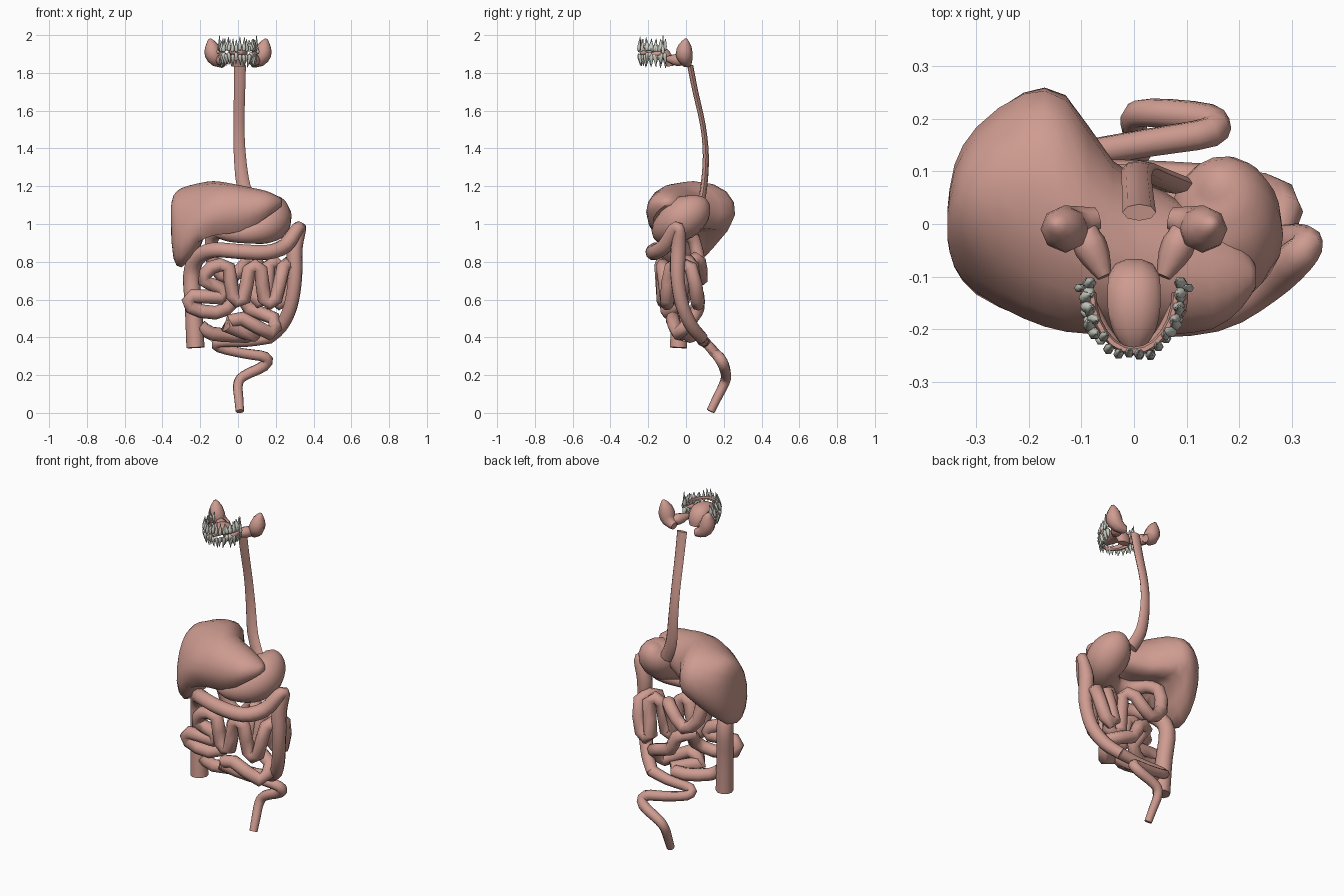
import bpy, bmesh, math, random
from mathutils import Vector

random.seed(4)


def material(name, rgb):
    m = bpy.data.materials.new(name)
    m.diffuse_color = (*rgb, 1)
    return m


FLESH = material("flesh", (0.62, 0.33, 0.28))
ENAMEL = material("enamel", (0.60, 0.62, 0.55))


def smooth_path(pts, n):
    """Catmull-Rom through tuples of any length."""
    out = []
    for i in range(len(pts) - 1):
        a, b, c, d = (pts[max(0, min(len(pts) - 1, i + k))] for k in (-1, 0, 1, 2))
        for s in range(n):
            t = s / n
            out.append(tuple(0.5 * (2 * q + (r - p) * t + (2 * p - 5 * q + 4 * r - u) * t * t
                                    + (3 * q - p - 3 * r + u) * t ** 3)
                             for p, q, r, u in zip(a, b, c, d)))
    return out + [tuple(pts[-1])]


def add_rings(bm, rings):
    """Skin a list of equal rings and cap both ends."""
    vs = [[bm.verts.new(p) for p in ring] for ring in rings]
    n = len(vs[0])
    for a, b in zip(vs, vs[1:]):
        for i in range(n):
            j = (i + 1) % n
            bm.faces.new((a[i], a[j], b[j], b[i]))
    bm.faces.new(vs[0][::-1])
    bm.faces.new(vs[-1])


def finish(bm, name, mat, angle=60):
    bmesh.ops.recalc_face_normals(bm, faces=bm.faces)
    me = bpy.data.meshes.new(name)
    bm.to_mesh(me)
    bm.free()
    ob = bpy.data.objects.new(name, me)
    bpy.context.collection.objects.link(ob)
    me.materials.append(mat)
    bpy.ops.object.select_all(action='DESELECT')
    ob.select_set(True)
    bpy.context.view_layer.objects.active = ob
    bpy.ops.object.shade_smooth_by_angle(angle=math.radians(angle))
    return ob


def tube_rings(pts, sides=8, flat=1.0, steps=3):
    """Rings along (x, y, z, radius) points, with a carried-along frame."""
    path = smooth_path(pts, steps)
    pos = [Vector(p[:3]) for p in path]
    normal, rings = Vector((1, 0, 0)), []
    for i, p in enumerate(pos):
        t = (pos[min(i + 1, len(pos) - 1)] - pos[max(i - 1, 0)]).normalized()
        if i == 0 and abs(t.x) > 0.9:
            normal = Vector((0, 0, 1))
        normal = (normal - t * normal.dot(t)).normalized()
        side = t.cross(normal) * flat
        r = path[i][3]
        rings.append([p + r * (normal * math.cos(a) + side * math.sin(a))
                      for a in (2 * math.pi * k / sides for k in range(sides))])
    return rings


def tube(name, pts, mirror=False, **kw):
    bm = bmesh.new()
    add_rings(bm, tube_rings(pts, **kw))
    if mirror:
        add_rings(bm, tube_rings([(-p[0], *p[1:]) for p in pts], **kw))
    return finish(bm, name, FLESH)


# Oesophagus: flattened tube
tube("oesophagus", [(0.01, 0.022, 1.84, 0.032), (0.008, 0.05, 1.70, 0.03),
                    (0.005, 0.09, 1.52, 0.029), (0.01, 0.105, 1.36, 0.032),
                    (0.03, 0.095, 1.20, 0.036), (0.08, 0.075, 1.09, 0.036)], flat=0.5)

# Stomach: fundus at the back, sweeping forward to the pylorus
tube("stomach", [(0.15, 0.08, 1.14, 0.02), (0.16, 0.07, 1.115, 0.068), (0.17, 0.035, 1.07, 0.102),
                 (0.17, -0.03, 1.02, 0.112), (0.13, -0.09, 0.98, 0.09),
                 (0.05, -0.12, 0.955, 0.06), (-0.04, -0.09, 0.95, 0.045),
                 (-0.10, -0.03, 0.96, 0.036)], sides=14)

# Liver: sections along x as (x, y_front, y_back, z_top, z_bottom, shear)
liver = [(-0.355, -0.03, 0.03, 1.09, 0.97, 0.1), (-0.342, -0.08, 0.11, 1.15, 0.82, 0.15),
         (-0.30, -0.13, 0.18, 1.19, 0.77, 0.2), (-0.21, -0.18, 0.25, 1.215, 0.85, 0.2),
         (-0.13, -0.205, 0.245, 1.227, 0.89, 0.12), (-0.04, -0.21, 0.12, 1.215, 0.905, 0.0),
         (0.06, -0.21, 0.06, 1.195, 0.94, 0.0), (0.15, -0.20, 0.0, 1.175, 1.01, 0.0),
         (0.205, -0.16, -0.04, 1.15, 1.06, 0.0), (0.232, -0.12, -0.08, 1.13, 1.09, 0.0)]
rings = []
for x, y0, y1, zt, zb, shear in smooth_path(liver, 2):
    yc, ry, zc, rz = (y0 + y1) / 2, (y1 - y0) / 2, (zt + zb) / 2, (zt - zb) / 2
    ring = []
    for k in range(16):
        c, s = math.cos(k * math.pi / 8), math.sin(k * math.pi / 8)
        # hollow underside behind the front edge
        dent = 1 - 0.5 * s * s if s < 0 and c > -0.5 and x > -0.2 else 1
        z = rz * s * dent
        ring.append((x, yc + ry * c + shear * z, zc + z))
    rings.append(ring)
bm = bmesh.new()
add_rings(bm, rings)
finish(bm, "liver", FLESH)

# Large intestine: ascending, transverse, descending
colon = [(-0.225, -0.04, 0.345, 0.048), (-0.235, -0.03, 0.55, 0.046), (-0.245, -0.015, 0.73, 0.045),
         (-0.215, -0.06, 0.82, 0.043), (-0.13, -0.14, 0.862, 0.041), (0.0, -0.172, 0.855, 0.041),
         (0.15, -0.165, 0.85, 0.041), (0.25, -0.11, 0.885, 0.041), (0.315, -0.06, 0.975, 0.035),
         (0.33, -0.035, 0.97, 0.03), (0.30, -0.04, 0.87, 0.042), (0.302, -0.045, 0.72, 0.038),
         (0.28, -0.02, 0.57, 0.037), (0.23, 0.03, 0.46, 0.036), (0.16, 0.085, 0.395, 0.033)]
tube("large_intestine", colon, sides=10)

# Sigmoid bends and rectum
tube("sigmoid_and_rectum", [(0.17, 0.08, 0.40, 0.033), (0.05, 0.09, 0.38, 0.03), (-0.10, 0.10, 0.375, 0.028),
                            (-0.10, 0.13, 0.345, 0.027), (0.03, 0.155, 0.315, 0.028),
                            (0.145, 0.175, 0.295, 0.03), (0.14, 0.20, 0.25, 0.03),
                            (0.03, 0.212, 0.195, 0.028), (0.0, 0.20, 0.15, 0.026),
                            (0.005, 0.16, 0.07, 0.024), (0.01, 0.13, 0.008, 0.022)])

# Small intestine: duodenum, then folded loops
small = [(-0.10, -0.03, 0.96), (-0.14, 0.04, 0.92), (-0.13, 0.07, 0.78), (-0.04, 0.08, 0.71),
         (0.05, 0.07, 0.80), (0.10, 0.02, 0.80), (0.08, -0.02, 0.62), (0.15, -0.03, 0.60),
         (0.16, 0.0, 0.78), (0.22, 0.03, 0.78), (0.19, 0.06, 0.60), (0.25, 0.06, 0.60),
         (0.285, 0.025, 0.77), (0.24, -0.08, 0.77), (0.20, -0.10, 0.60), (0.14, -0.10, 0.60),
         (0.12, -0.12, 0.76), (0.06, -0.12, 0.76), (0.03, -0.12, 0.60), (-0.03, -0.12, 0.62),
         (-0.05, -0.13, 0.77), (-0.14, -0.13, 0.77), (-0.18, -0.12, 0.70), (-0.09, -0.10, 0.66),
         (-0.09, -0.10, 0.61), (-0.24, -0.11, 0.62), (-0.25, -0.10, 0.56), (-0.12, -0.09, 0.53),
         (-0.03, -0.04, 0.58), (-0.06, 0.03, 0.66), (0.02, 0.06, 0.63), (0.06, 0.06, 0.55),
         (0.19, 0.03, 0.50), (0.17, -0.04, 0.42), (0.02, -0.07, 0.50), (-0.06, -0.06, 0.46),
         (0.09, 0.0, 0.41), (-0.02, 0.03, 0.41), (-0.14, -0.03, 0.42), (-0.20, -0.04, 0.46)]
tube("small_intestine", [(*p, 0.037) for p in small], steps=2)

# Tongue
tube("tongue", [(0, -0.085, 1.835, 0.035), (0, -0.092, 1.87, 0.046), (0, -0.115, 1.905, 0.05),
                (0, -0.16, 1.915, 0.05), (0, -0.205, 1.91, 0.04), (0, -0.24, 1.90, 0.016)],
     sides=10, flat=0.55)

# Salivary glands, mirrored pairs
tube("parotid_gland", [(0.15, 0.0, 1.98, 0.008), (0.14, -0.005, 1.945, 0.034), (0.132, -0.01, 1.90, 0.045),
                       (0.11, 0.0, 1.865, 0.036), (0.07, 0.01, 1.85, 0.022)], mirror=True, steps=2)
tube("submandibular_gland", [(0.085, 0.0, 1.865, 0.014), (0.088, -0.03, 1.868, 0.032),
                             (0.072, -0.065, 1.87, 0.028), (0.056, -0.1, 1.875, 0.014)],
     mirror=True, steps=2)
tube("sublingual_gland", [(0.095, -0.13, 1.905, 0.008), (0.085, -0.155, 1.90, 0.016),
                          (0.06, -0.20, 1.885, 0.014), (0.03, -0.23, 1.88, 0.006)], mirror=True, steps=2)


def arch(a, z, grow=0.0):
    return Vector(((0.08 + grow) * math.sin(a), -0.13 - (0.112 + grow) * math.cos(a), z))


# Gum ridges
for name, z in (("upper_gum", 1.938), ("lower_gum", 1.875)):
    tube(name, [(*arch(math.radians(d), z), 0.008) for d in range(-90, 91, 15)], sides=6, steps=1)

# Teeth: crown plus one or two tapering roots, both jaws
PROFILE = ((0, 0.5), (0.12, 0.95), (0.35, 0.9), (0.7, 0.5), (1, 0.12))
for name, bite, way in (("upper_teeth", 1.915, 1), ("lower_teeth", 1.902, -1)):
    bm = bmesh.new()
    for i in range(16):
        a = math.radians(-94 + 188 * i / 15)
        molar = abs(i - 7.5) > 4
        w = 0.013 if molar else 0.0105
        length = random.uniform(0.056, 0.074)
        along = Vector((math.cos(a), math.sin(a), 0)) * w
        z0 = bite + random.uniform(-0.006, 0.006)
        lean = random.uniform(-0.008, 0.008)
        grow = random.uniform(-0.004, 0.01)
        for side in ((-0.55, 0.55) if molar else (0,)):
            pts = []
            for f, r in PROFILE:
                p = arch(a, z0 + way * length * f, grow + 0.008 * (1 - f)) + along * side * (1 + f) + Vector((lean * f, 0, 0))
                pts.append((*p, r * w))
            add_rings(bm, tube_rings(pts, sides=6, steps=1))
    finish(bm, name, ENAMEL)

# Wisdom teeth at the ends of the arch
bm = bmesh.new()
for sx in (-1, 1):
    add_rings(bm, tube_rings([(sx * 0.105, -0.122, 1.90, 0.005), (sx * 0.105, -0.122, 1.912, 0.009),
                              (sx * 0.1, -0.122, 1.93, 0.008), (sx * 0.097, -0.122, 1.998, 0.002)],
                             sides=6, steps=1))
finish(bm, "wisdom_teeth", ENAMEL)
